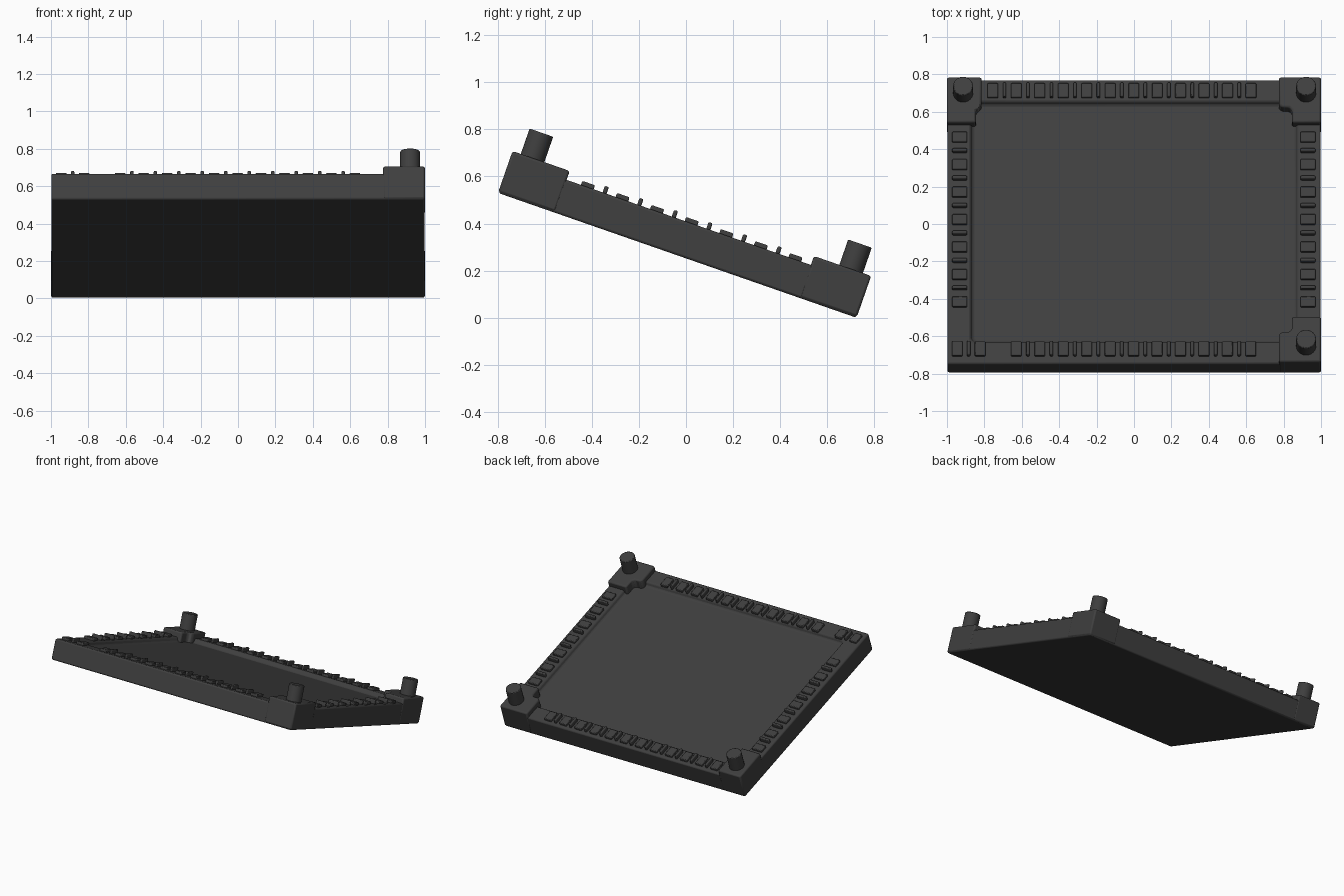
import bpy, bmesh, math
from mathutils import Matrix

cube = bpy.data.objects.get("Cube")
if cube:
    bpy.data.objects.remove(cube, do_unlink=True)

# Single dark plastic colour
plastic = bpy.data.materials.new("dark_grey_plastic")
plastic.use_nodes = True
GREY = (0.05, 0.05, 0.05, 1)
plastic.diffuse_color = GREY
plastic.node_tree.nodes["Principled BSDF"].inputs["Base Color"].default_value = GREY

# The panel is modelled flat, then tilted so that the front edge is high
TILT = Matrix.Translation((0, -0.037, 0.265)) @ Matrix.Rotation(math.radians(-19.2), 4, "X")
HALF_X, HALF_Y, THICK = 0.998, 0.804, 0.148
BLOCK_TOP, PEG_TOP = 0.188, 0.302


def finish(bm, name, bevel=0.0, segments=2):
    bmesh.ops.recalc_face_normals(bm, faces=bm.faces)
    mesh = bpy.data.meshes.new(name)
    bm.to_mesh(mesh)
    bm.free()
    mesh.transform(TILT)
    mesh.materials.append(plastic)
    obj = bpy.data.objects.new(name, mesh)
    bpy.context.collection.objects.link(obj)
    bpy.ops.object.select_all(action="DESELECT")
    obj.select_set(True)
    bpy.context.view_layer.objects.active = obj
    bpy.ops.object.shade_smooth_by_angle(angle=math.radians(40))
    if bevel:
        mod = obj.modifiers.new("Rounded edges", "BEVEL")
        mod.width, mod.segments = bevel, segments
        mod.limit_method, mod.angle_limit = "ANGLE", math.radians(30)
    return obj


def add_box(bm, x, y, z0, z1, sx, sy):
    place = Matrix.Translation((x, y, (z0 + z1) / 2)) @ Matrix.Diagonal((sx, sy, z1 - z0, 1))
    return bmesh.ops.create_cube(bm, size=1, matrix=place)


# Frame with a recessed screen
bm = bmesh.new()
add_box(bm, 0, 0, 0, THICK, 2 * HALF_X, 2 * HALF_Y)
top = max(bm.faces, key=lambda f: f.calc_center_median().z)
bmesh.ops.inset_individual(bm, faces=[top], thickness=0.172)
bmesh.ops.inset_individual(bm, faces=[top], thickness=0.018, depth=-0.03)
corners = [e for e in bm.edges
           if abs(e.verts[0].co.z - e.verts[1].co.z) > 0.02
           and abs(e.verts[0].co.x) < 0.9]
bmesh.ops.bevel(bm, geom=corners, offset=0.025, segments=3, affect="EDGES", profile=0.5)
finish(bm, "panel_frame", 0.01)


# L-shaped raised corner blocks, each with a round peg
def corner(name, sx, sy, inner_x, peg_x):
    outline = [(1, 0.806), (inner_x, 0.806), (inner_x, 0.65), (inner_x + 0.015, 0.635),
               (0.83, 0.635), (0.845, 0.62), (0.845, 0.549), (1, 0.549)]
    bm = bmesh.new()
    face = bm.faces.new([bm.verts.new((sx * x, sy * y, 0.004)) for x, y in outline])
    side = bmesh.ops.extrude_face_region(bm, geom=[face])
    moved = [v for v in side["geom"] if isinstance(v, bmesh.types.BMVert)]
    bmesh.ops.translate(bm, verts=moved, vec=(0, 0, BLOCK_TOP - 0.004))
    finish(bm, name + "_corner_block", 0.01)

    bm = bmesh.new()
    base = THICK
    bmesh.ops.create_cone(bm, cap_ends=True, segments=32, radius1=0.053, radius2=0.053,
                          depth=PEG_TOP - base,
                          matrix=Matrix.Translation((peg_x, sy * 0.716, (PEG_TOP + base) / 2)))
    finish(bm, name + "_peg", 0.005)


corner("back_left", 1, 1, 0.775, 0.92)
corner("back_right", -1, 1, 0.815, -0.914)
corner("front_left", 1, -1, 0.775, 0.92)


# Rows of flat keys with thin raised bars between them
def key_row(name, start, step, count, fixed, along_x):
    keys, bars = bmesh.new(), bmesh.new()
    for i in range(2 * count - 1):
        pos = start + step * i / 2
        bm, width, top = (bars, 0.018, 0.03) if i % 2 else (keys, 0.057, 0.018)
        x, y, sx, sy = (pos, fixed, width, 0.08) if along_x else (fixed, pos, 0.08, width)
        add_box(bm, x, y, THICK - 0.01, THICK + top, sx, sy)
    finish(keys, name + "_keys", 0.005)
    finish(bars, name + "_bars", 0.006)


key_row("back", -0.755, 0.1255, 12, 0.74, True)
key_row("front", -0.63, 0.1255, 11, -0.722, True)
key_row("front_right_pair", -0.945, 0.122, 2, -0.722, True)
key_row("left_side", -0.456, 0.1555, 7, 0.93, False)
key_row("right_side", -0.456, 0.1555, 7, -0.932, False)
